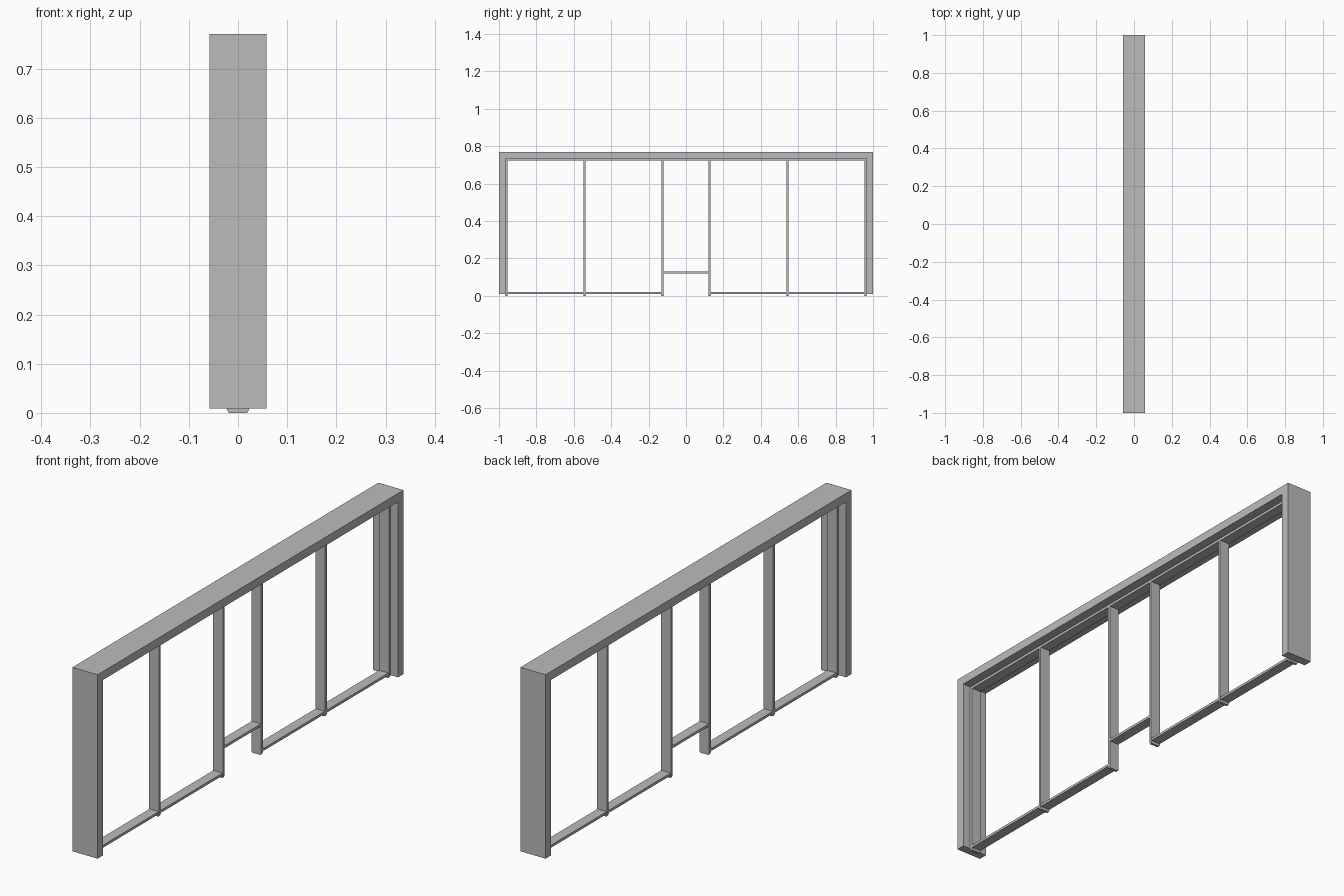
import bpy
import bmesh

cube = bpy.data.objects.get("Cube")
if cube:
    bpy.data.objects.remove(cube, do_unlink=True)

grey = bpy.data.materials.new("frame_grey")
grey.use_nodes = True
grey.diffuse_color = (0.5, 0.5, 0.5, 1)
grey.node_tree.nodes["Principled BSDF"].inputs["Base Color"].default_value = (0.5, 0.5, 0.5, 1)


def prism(name, outline, half_width, axis):
    """Extrude a flat outline symmetrically along the x or y axis."""
    bm = bmesh.new()
    place = {"x": lambda a, b, d: (d, a, b), "y": lambda a, b, d: (a, d, b)}[axis]
    lo, hi = half_width
    face = bm.faces.new([bm.verts.new(place(a, b, lo)) for a, b in outline])
    ext = bmesh.ops.extrude_face_region(bm, geom=[face])
    moved = [v for v in ext["geom"] if isinstance(v, bmesh.types.BMVert)]
    shift = (hi - lo, 0, 0) if axis == "x" else (0, hi - lo, 0)
    bmesh.ops.translate(bm, verts=moved, vec=shift)
    bmesh.ops.recalc_face_normals(bm, faces=bm.faces)
    mesh = bpy.data.meshes.new(name)
    bm.to_mesh(mesh)
    bm.free()
    mesh.materials.append(grey)
    obj = bpy.data.objects.new(name, mesh)
    bpy.context.collection.objects.link(obj)
    return obj


def rail(name, y0, y1, z0, z1):
    outline = [(y0, z0), (y1, z0), (y1, z1), (y0, z1)]
    return prism(name, outline, (-RAIL, RAIL), "x")


OUTER, INNER, RAIL = 0.0575, 0.0225, 0.021
TOP, HEAD, BASE = 0.77, 0.735, 0.009
JAMB = 0.964
T = 0.0105            # thickness of the slim members

# Deep outer surround, open at the bottom
prism("outer_surround",
      [(-1, BASE), (-1, TOP), (1, TOP), (1, BASE),
       (JAMB, BASE), (JAMB, HEAD), (-JAMB, HEAD), (-JAMB, BASE)],
      (-OUTER, OUTER), "x")

# Slim head rail under the surround
rail("head_rail", -JAMB, JAMB, HEAD - T, HEAD)

# Upright posts with slightly tapered feet
posts = {"end": JAMB - T / 2, "middle": 0.543, "door": 0.125}
for side, label in ((-1, "front"), (1, "back")):
    for kind, y in posts.items():
        foot = INNER - 0.004
        prism(f"{label}_{kind}_post",
              [(-foot, 0), (foot, 0), (INNER, 0.007), (INNER, HEAD - T),
               (-INNER, HEAD - T), (-INNER, 0.007)],
              (side * y - T / 2, side * y + T / 2), "y")

    # Bottom rails between neighbouring posts
    ys = list(posts.values())
    for n, (a, b) in enumerate(zip(ys, ys[1:])):
        lo, hi = sorted((side * a, side * b))
        rail(f"{label}_bottom_rail_{n + 1}", lo + T / 2, hi - T / 2, 0.011, 0.011 + T)

# Raised sill of the centre bay
d = posts["door"] - T / 2
rail("centre_sill", -d, d, 0.119, 0.119 + T)
